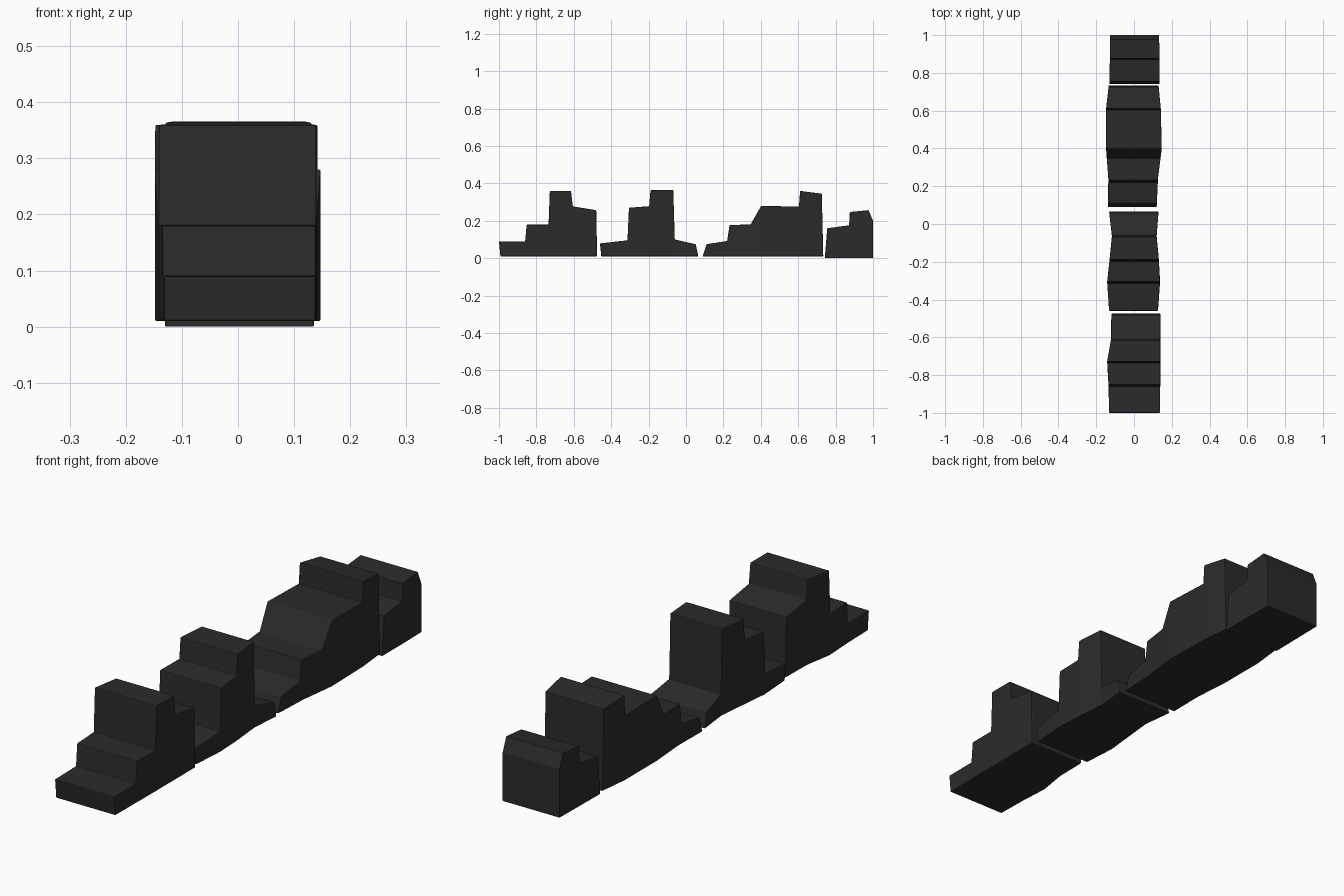
import bpy, bmesh

if "Cube" in bpy.data.objects:
    bpy.data.objects.remove(bpy.data.objects["Cube"])

mat = bpy.data.materials.new("charcoal_black")
mat.diffuse_color = (0.024, 0.024, 0.024, 1)
mat.use_nodes = True
mat.node_tree.nodes["Principled BSDF"].inputs["Base Color"].default_value = mat.diffuse_color


def interp(table, y, k):
    """Side position at y from (y, left, right) stations."""
    if y <= table[0][0]:
        return table[0][k]
    for a, b in zip(table, table[1:]):
        if y <= b[0]:
            t = (y - a[0]) / (b[0] - a[0])
            return a[k] + (b[k] - a[k]) * t
    return table[-1][k]


def stepped_block(name, profile, sides):
    """Extrude a y-z step profile across x, waver its sides, soften its edges."""
    bm = bmesh.new()
    face = bm.faces.new([bm.verts.new((-1, y, z)) for y, z in profile])
    ext = bmesh.ops.extrude_face_region(bm, geom=[face], use_keep_orig=True)
    for v in ext["geom"]:
        if isinstance(v, bmesh.types.BMVert):
            v.co.x = 1
    for y, _, _ in sides[1:-1]:
        bmesh.ops.bisect_plane(bm, geom=bm.verts[:] + bm.edges[:] + bm.faces[:],
                               dist=1e-4, plane_co=(0, y, 0), plane_no=(0, 1, 0))
    for v in bm.verts:
        v.co.x = interp(sides, v.co.y, 1 if v.co.x < 0 else 2)
    bmesh.ops.recalc_face_normals(bm, faces=bm.faces[:])
    me = bpy.data.meshes.new(name)
    bm.to_mesh(me)
    bm.free()
    me.materials.append(mat)
    ob = bpy.data.objects.new(name, me)
    bpy.context.collection.objects.link(ob)
    bev = ob.modifiers.new("soft_edges", "BEVEL")
    bev.width = 0.008
    bev.segments = 2
    bev.limit_method = "ANGLE"
    bev.angle_limit = 0.6


# front block: three steps up, one down
stepped_block("front_step_block",
    [(-0.992, 0.01), (-1.0, 0.09), (-0.86, 0.09), (-0.852, 0.18), (-0.735, 0.18),
     (-0.728, 0.36), (-0.615, 0.36), (-0.605, 0.277), (-0.48, 0.257), (-0.475, 0.01)],
    [(-1.0, -0.132, 0.138), (-0.856, -0.135, 0.139), (-0.731, -0.142, 0.14),
     (-0.61, -0.122, 0.14), (-0.475, -0.12, 0.14)])

# second block: tower with low feet
stepped_block("tower_step_block",
    [(-0.453, 0.01), (-0.46, 0.079), (-0.313, 0.096), (-0.305, 0.27), (-0.197, 0.278),
     (-0.19, 0.364), (-0.068, 0.366), (-0.06, 0.1), (0.052, 0.075), (0.066, 0.01)],
    [(-0.46, -0.132, 0.127), (-0.309, -0.142, 0.138), (-0.193, -0.13, 0.132),
     (-0.064, -0.117, 0.12), (0.066, -0.132, 0.13)])

# third block: long ramped stair
stepped_block("ramp_step_block",
    [(0.089, 0.01), (0.11, 0.075), (0.22, 0.092), (0.233, 0.178), (0.345, 0.18),
     (0.402, 0.28), (0.604, 0.276), (0.61, 0.36), (0.726, 0.345), (0.734, 0.01)],
    [(0.089, -0.138, 0.12), (0.24, -0.136, 0.127), (0.4, -0.148, 0.147),
     (0.607, -0.148, 0.142), (0.734, -0.134, 0.13)])

# rear block: short two-step end piece
stepped_block("rear_step_block",
    [(0.742, 0.0), (0.755, 0.16), (0.872, 0.176), (0.876, 0.247), (0.976, 0.257),
     (1.0, 0.2), (1.0, 0.0)],
    [(0.742, -0.13, 0.135), (0.874, -0.128, 0.135), (1.0, -0.126, 0.133)])
